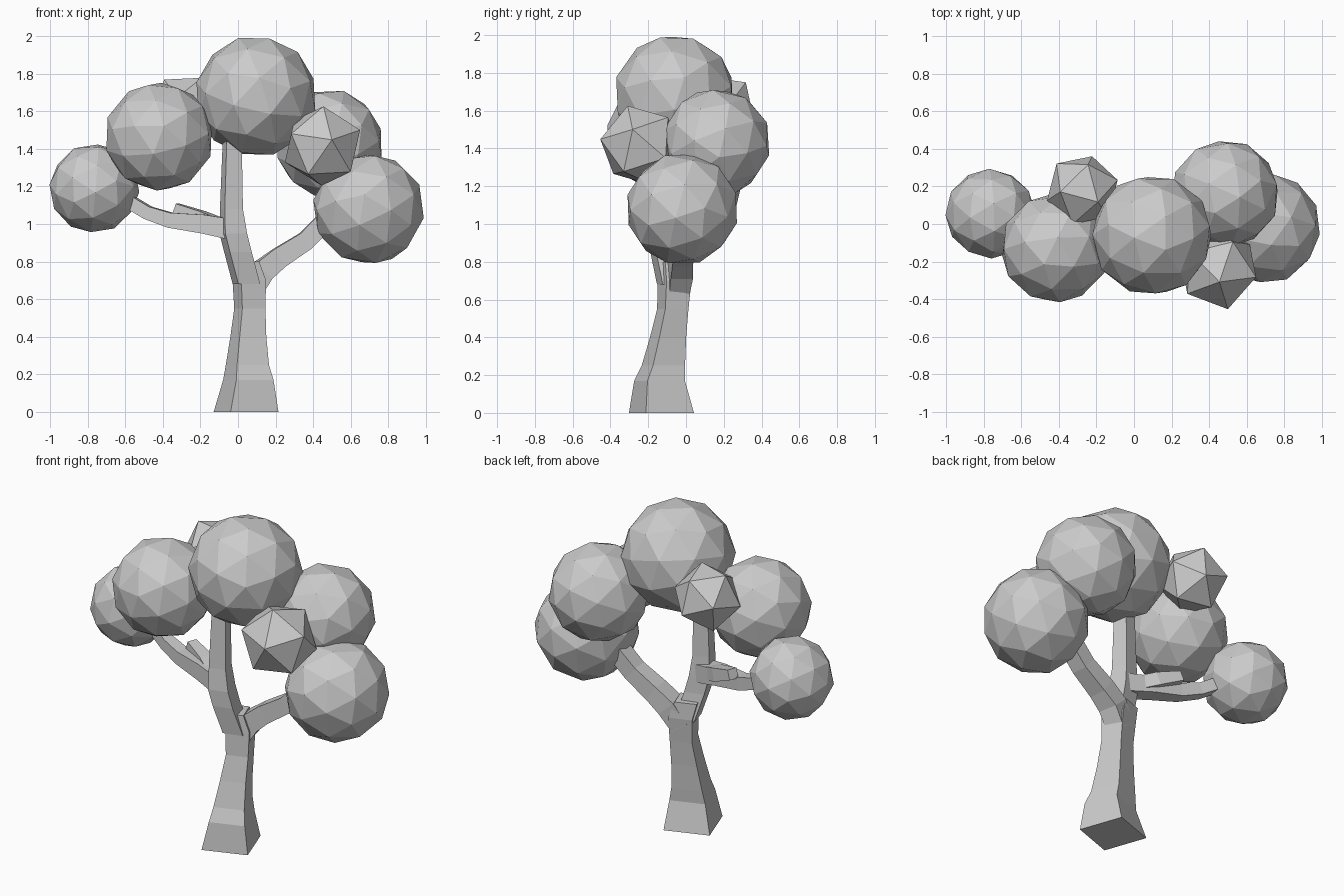
import bpy, bmesh, math
from mathutils import Vector, Matrix, Euler

cube = bpy.data.objects.get("Cube")
if cube:
    bpy.data.objects.remove(cube, do_unlink=True)

# One plain grey for the whole tree
grey = bpy.data.materials.new("light_grey")
grey.use_nodes = True
colour = (0.6, 0.6, 0.6, 1)
grey.diffuse_color = colour
grey.node_tree.nodes["Principled BSDF"].inputs["Base Color"].default_value = colour


def add_object(name, bm):
    bmesh.ops.recalc_face_normals(bm, faces=bm.faces)
    mesh = bpy.data.meshes.new(name)
    bm.to_mesh(mesh)
    bm.free()
    mesh.materials.append(grey)
    obj = bpy.data.objects.new(name, mesh)
    bpy.context.collection.objects.link(obj)
    return obj


def limb(name, stations, upright=False, twist=0):
    """Square-section tube through (x, y, z, side) stations."""
    bm = bmesh.new()
    pts = [Vector(s[:3]) for s in stations]
    rings = []
    for i, (p, s) in enumerate(zip(pts, stations)):
        along = (pts[min(i + 1, len(pts) - 1)] - pts[max(i - 1, 0)]).normalized()
        if upright:
            u, v = Vector((1, 0, 0)), Vector((0, 1, 0))
        else:
            u = along.cross(Vector((0, 0, 1))).normalized()
            v = u.cross(along)
        ring = []
        for k in range(4):
            a = math.radians(twist + 45 + 90 * k)
            ring.append(bm.verts.new(p + (u * math.cos(a) + v * math.sin(a)) * s[3] * math.sqrt(0.5)))
        rings.append(ring)
    for a, b in zip(rings, rings[1:]):
        for k in range(4):
            bm.faces.new((a[k], a[(k + 1) % 4], b[(k + 1) % 4], b[k]))
    bm.faces.new(rings[0])
    bm.faces.new(rings[-1])
    return add_object(name, bm)


# Flared trunk leading into the central stem
limb("trunk", [(0.043, -0.13, 0, 0.27), (0.055, -0.14, 0.17, 0.21),
               (0.05, -0.12, 0.25, 0.18), (0.055, -0.095, 0.4, 0.15),
               (0.063, -0.07, 0.55, 0.13), (0.06, -0.06, 0.7, 0.14),
               (0.03, -0.07, 0.8, 0.13)], upright=True, twist=19.5)
limb("central_stem", [(0.045, -0.08, 0.68, 0.12), (0.0, -0.115, 0.85, 0.12),
                      (-0.025, -0.125, 0.95, 0.12), (-0.035, -0.125, 1.08, 0.1),
                      (-0.03, -0.12, 1.5, 0.08)], upright=True, twist=15)

# Side branches and the short stub
limb("left_branch", [(0.06, -0.05, 0.64, 0.11), (0.13, -0.03, 0.75, 0.12),
                     (0.22, -0.02, 0.82, 0.11), (0.36, -0.01, 0.91, 0.1),
                     (0.46, 0, 1.01, 0.1), (0.6, 0, 1.1, 0.08)])
limb("right_branch", [(-0.02, -0.12, 0.97, 0.11), (-0.18, -0.08, 1.0, 0.1),
                      (-0.36, -0.04, 1.02, 0.08), (-0.48, -0.01, 1.06, 0.07),
                      (-0.58, 0.02, 1.12, 0.07), (-0.68, 0.04, 1.19, 0.06)])
limb("branch_stub", [(-0.1, -0.1, 0.99, 0.08), (-0.2, -0.04, 1.03, 0.08),
                     (-0.33, 0.01, 1.08, 0.06)])

# Faceted foliage: centre, radius, subdivision, turn
foliage = {
    "top_foliage": ((0.095, -0.06, 1.68), 0.325, 2, 0.3),
    "right_front_foliage": ((-0.42, -0.13, 1.465), 0.293, 2, 0.9),
    "right_outer_foliage": ((-0.765, 0.055, 1.19), 0.24, 2, 1.7),
    "right_back_foliage": ((-0.275, 0.18, 1.61), 0.198, 1, 0.5),
    "left_front_foliage": ((0.45, -0.24, 1.415), 0.222, 1, 1.1),
    "left_back_foliage": ((0.485, 0.16, 1.43), 0.29, 2, 2.2),
    "left_outer_foliage": ((0.695, -0.02, 1.08), 0.3, 2, 0.7),
}
for name, (centre, radius, level, turn) in foliage.items():
    bm = bmesh.new()
    place = Matrix.Translation(centre) @ Euler((turn, turn / 2, turn)).to_matrix().to_4x4()
    bmesh.ops.create_icosphere(bm, subdivisions=level, radius=radius, matrix=place)
    add_object(name, bm)
